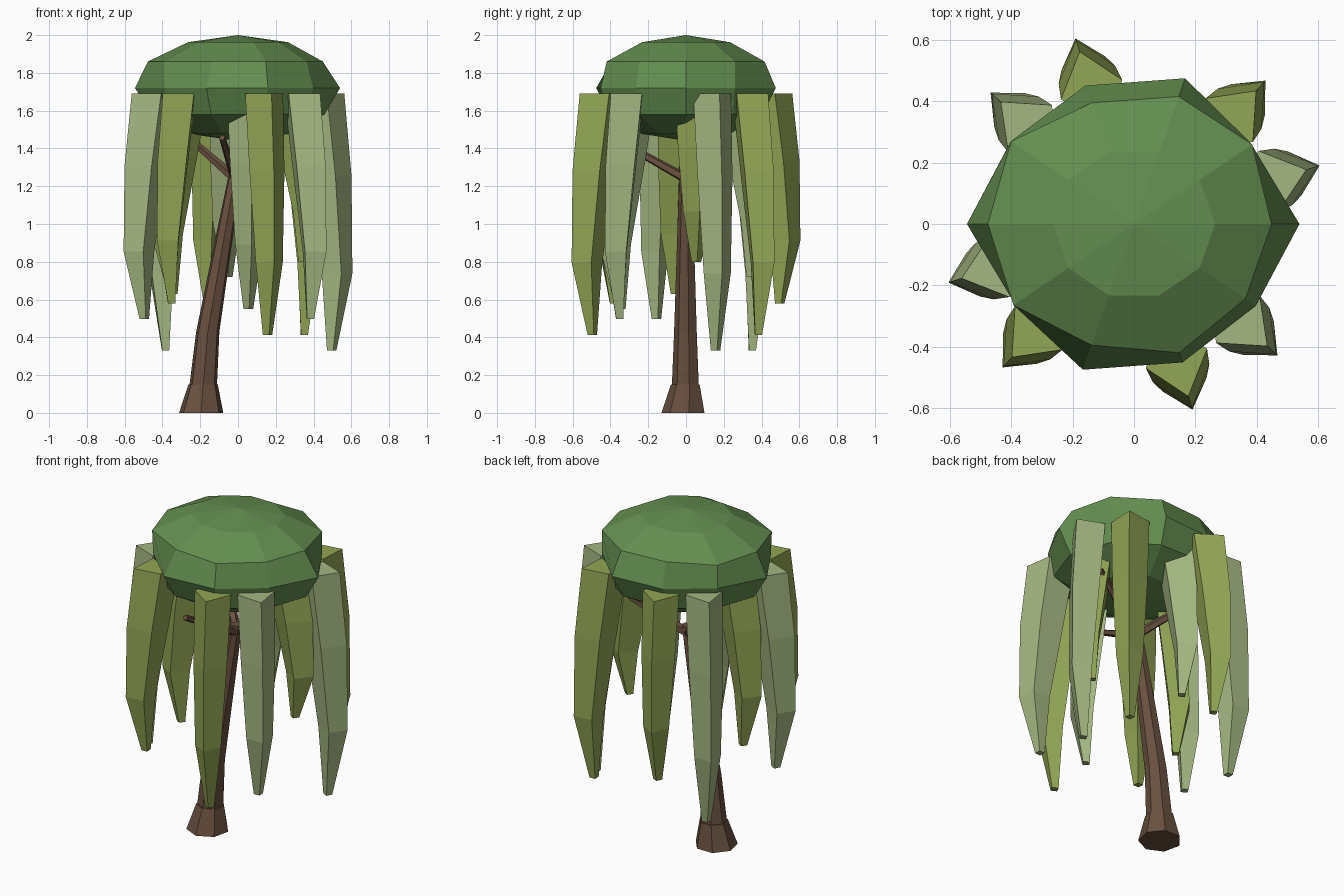
import bpy, bmesh, math
from mathutils import Vector

if "Cube" in bpy.data.objects:
    bpy.data.objects.remove(bpy.data.objects["Cube"])


def material(name, rgb):
    m = bpy.data.materials.new(name)
    m.diffuse_color = (*rgb, 1)
    m.use_nodes = True
    m.node_tree.nodes["Principled BSDF"].inputs["Base Color"].default_value = m.diffuse_color
    return m


BARK = material("bark", (0.14, 0.08, 0.05))
CROWN = material("crown_green", (0.127, 0.27, 0.08))
OLIVE = material("olive_leaf", (0.29, 0.38, 0.09))
SAGE = material("sage_leaf", (0.37, 0.47, 0.22))


def loft(name, rings, mat):
    """Skin a list of equal-sized rings (or single points at the ends), capped."""
    bm = bmesh.new()
    loops = [[bm.verts.new(p) for p in ring] for ring in rings]
    for a, b in zip(loops, loops[1:]):
        n = max(len(a), len(b))
        for i in range(n):
            j = (i + 1) % n
            quad = [a[i % len(a)], a[j % len(a)], b[j % len(b)], b[i % len(b)]]
            bm.faces.new(list(dict.fromkeys(quad)))
    for cap in (loops[0], loops[-1]):
        if len(cap) > 2:
            bm.faces.new(cap)
    bmesh.ops.recalc_face_normals(bm, faces=bm.faces)
    me = bpy.data.meshes.new(name)
    bm.to_mesh(me)
    bm.free()
    me.materials.append(mat)
    ob = bpy.data.objects.new(name, me)
    bpy.context.collection.objects.link(ob)
    return ob


def flat_ring(x, y, z, r, n, start=-90):
    angles = [math.radians(start + 360 * i / n) for i in range(n)]
    return [(x + r * math.cos(a), y + r * math.sin(a), z) for a in angles]


# Root flare and leaning trunk
loft("root_flare", [flat_ring(-0.195, -0.01, 0, 0.12, 7),
                    flat_ring(-0.185, 0, 0.15, 0.08, 7)], BARK)
path = [(-0.195, 0.02, 0.08), (-0.16, 0.43, 0.063), (-0.075, 0.92, 0.047), (-0.01, 1.29, 0.034)]
loft("trunk", [flat_ring(x, 0, z, r, 7) for x, z, r in path], BARK)

# Three branches rising into the crown
for k, (ang, rise) in enumerate([(20, 0.55), (133, 0.6), (260, 0.55)]):
    a = math.radians(ang)
    d = Vector((math.cos(a), math.sin(a), rise)).normalized()
    side = d.cross(Vector((0, 0, 1))).normalized()
    up = side.cross(d)
    rings = []
    for dist, r in ((0, 0.027), (0.45, 0.017)):
        c = Vector((-0.015, 0, 1.24)) + d * dist
        rings.append([c + r * (side * math.cos(t) + up * math.sin(t))
                      for t in (math.tau * i / 5 for i in range(5))])
    loft(f"branch_{k + 1}", rings, BARK)

# Crown: flattened ten-sided dome with slightly uneven rings
wobble = {2: (0.96, 1.02, 1.01, 0.96, 1.06, 1.02, 1.04, 0.96, 1.02, 0.96),
          3: (1, 0.88, 1, 0.95, 0.92, 1.01, 0.89, 1, 0.95, 0.91)}
rings = [[(0, 0, 2)]]
for k in range(1, 6):
    t = math.pi * k / 6
    f = wobble.get(k, [0.98] * 10)
    rings.append([(0.54 * math.sin(t) * f[i] * math.cos(math.tau * i / 10),
                   0.50 * math.sin(t) * f[i] * math.sin(math.tau * i / 10),
                   1.72 + 0.28 * math.cos(t)) for i in range(10)])
rings.append([(0, 0, 1.44)])
loft("crown", rings, CROWN)

# Hanging fronds: (fraction of length, outward shift, radial half, tangential half)
SECTIONS = [(0, 0, 0.13, 0.105), (0.32, 0.05, 0.12, 0.097),
            (0.70, 0.09, 0.085, 0.075), (1, 0.06, 0.026, 0.026)]


def frond(name, angle, radius, bottom, mat):
    a = math.radians(angle)
    out = Vector((math.cos(a), math.sin(a), 0))
    tan = Vector((-math.sin(a), math.cos(a), 0))
    rings = []
    for f, shift, ra, tb in SECTIONS:
        c = out * (radius + shift) + Vector((0, 0, 1.69 + (bottom - 1.69) * f))
        rings.append([c + out * ra, c + tan * tb, c - out * ra, c - tan * tb])
    loft(name, rings, mat)


# Outer fronds in pairs, skipping every third place of twelve
for i in range(12):
    if i % 3 != 2:
        frond(f"outer_frond_{i + 1}", 17.5 + 30 * i, 0.46,
              0.33 + 0.083 * (i % 4), OLIVE if i % 2 else SAGE)

# Inner fronds tucked under the crown
for i, bottom in enumerate((0.80, 0.72, 0.63, 0.55)):
    frond(f"inner_frond_{i + 1}", 9 + 90 * i, 0.29, bottom, SAGE if i % 2 else OLIVE)
